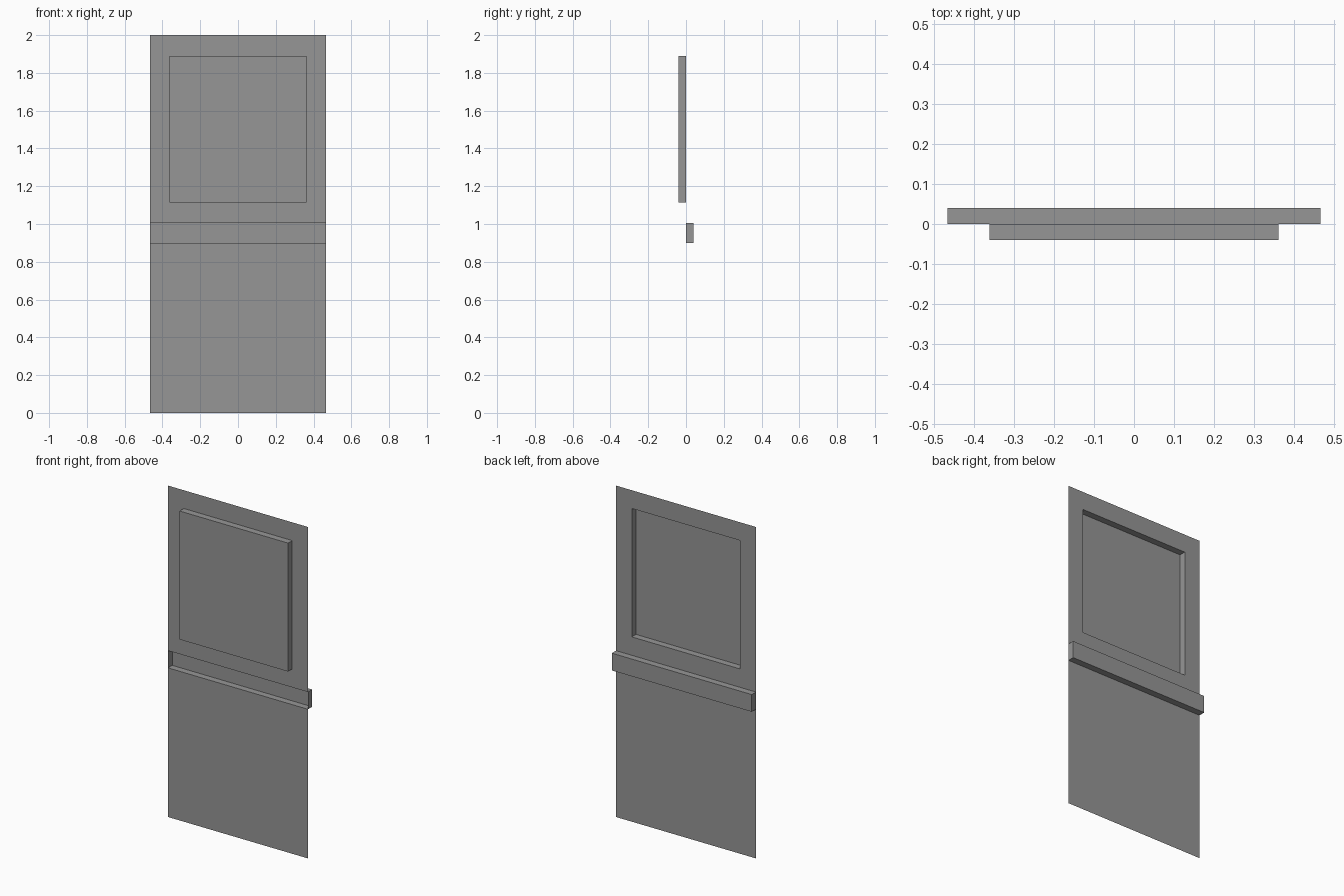
import bpy, bmesh

if "Cube" in bpy.data.objects:
    bpy.data.objects.remove(bpy.data.objects["Cube"])

HALF_W = 0.467       # half width of the sheet
DEPTH = 0.04         # height of the pressed shapes
RAIL_Z = (0.90, 1.004)
PANEL_X, PANEL_Z = 0.362, (1.115, 1.89)

grey = bpy.data.materials.new("plain grey")
grey.diffuse_color = (0.305, 0.305, 0.305, 1)
grey.use_nodes = True
grey.node_tree.nodes["Principled BSDF"].inputs["Base Color"].default_value = grey.diffuse_color

bm = bmesh.new()

# Thin sheet: lower field, rail band and upper field stacked in z
levels = [0, *RAIL_Z, 2]
rows = [[bm.verts.new((x, 0, z)) for x in (-HALF_W, HALF_W)] for z in levels]
lower, rail, upper = [bm.faces.new((a[0], a[1], b[1], b[0]))
                      for a, b in zip(rows, rows[1:])]

# Panel outline inset into the upper field
bmesh.ops.inset_individual(bm, faces=[upper], thickness=0.1)
middle = sum(PANEL_Z) / 2
for v in upper.verts:
    v.co.x = PANEL_X if v.co.x > 0 else -PANEL_X
    v.co.z = PANEL_Z[1] if v.co.z > middle else PANEL_Z[0]


def press(face, offset):
    """Push a face out of the sheet, leaving a hollow behind it."""
    out = bmesh.ops.extrude_discrete_faces(bm, faces=[face])["faces"][0]
    for v in out.verts:
        v.co.y += offset


press(upper, -DEPTH)   # raised panel on the front
press(rail, DEPTH)     # rail recessed to the back
bm.normal_update()

mesh = bpy.data.meshes.new("door_sheet")
bm.to_mesh(mesh)
bm.free()
mesh.materials.append(grey)
door = bpy.data.objects.new("door_sheet", mesh)
bpy.context.collection.objects.link(door)
